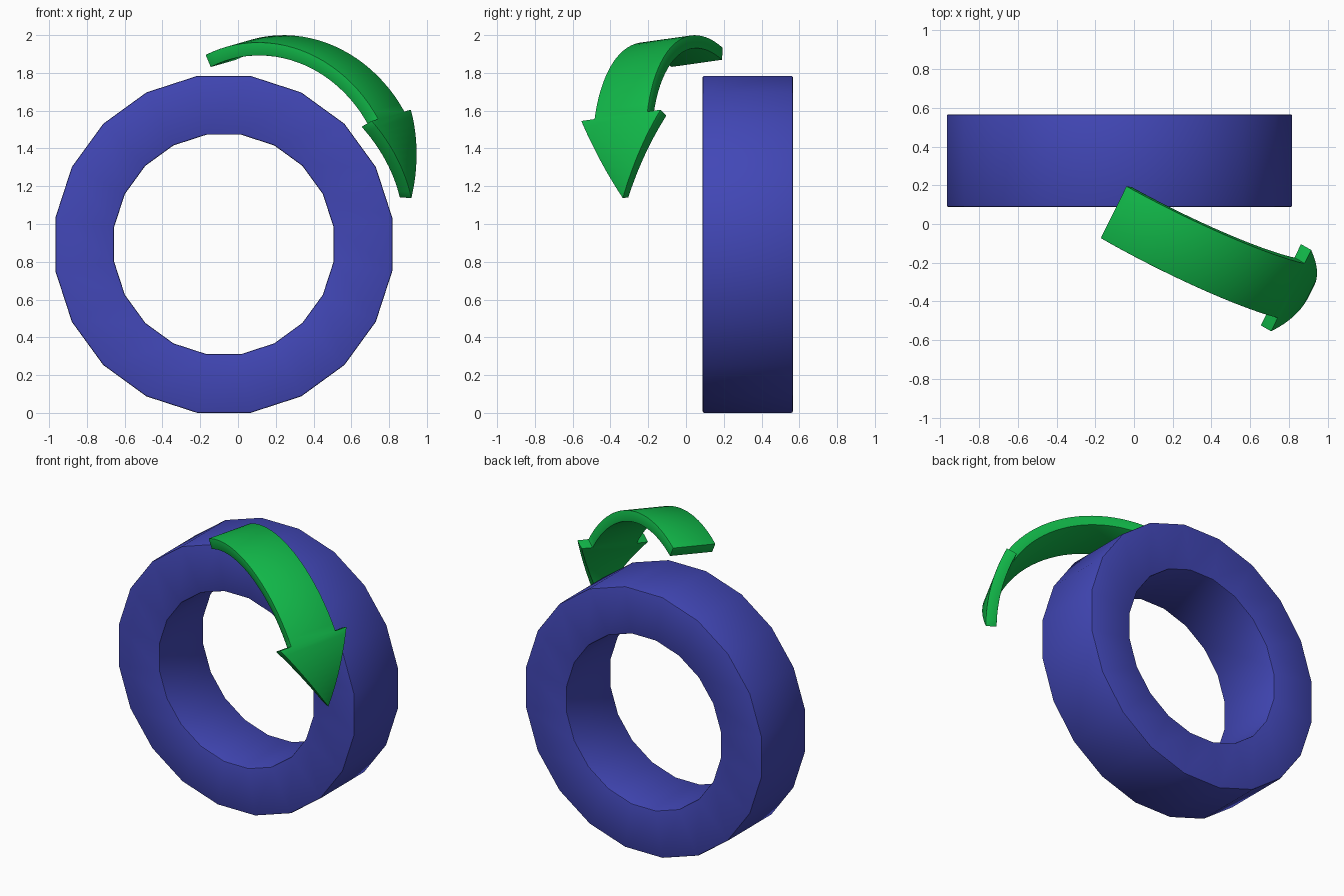
import bpy, bmesh, math
from mathutils import Vector

if "Cube" in bpy.data.objects:
    bpy.data.objects.remove(bpy.data.objects["Cube"])


def material(name, rgb):
    m = bpy.data.materials.new(name)
    m.diffuse_color = (*rgb, 1)
    m.use_nodes = True
    m.node_tree.nodes["Principled BSDF"].inputs["Base Color"].default_value = m.diffuse_color
    return m


def finish(name, bm, mat, bevel, thickness=0):
    me = bpy.data.meshes.new(name)
    bm.to_mesh(me)
    bm.free()
    ob = bpy.data.objects.new(name, me)
    bpy.context.collection.objects.link(ob)
    me.materials.append(mat)
    if thickness:
        s = ob.modifiers.new("thickness", 'SOLIDIFY')
        s.thickness = thickness
        s.offset = -1
        s.use_even_offset = True
    b = ob.modifiers.new("soft_edges", 'BEVEL')
    b.width = bevel
    b.segments = 2
    b.limit_method = 'ANGLE'
    b.angle_limit = math.radians(40)
    bpy.ops.object.select_all(action='DESELECT')
    bpy.context.view_layer.objects.active = ob
    ob.select_set(True)
    for mod in list(ob.modifiers):
        bpy.ops.object.modifier_apply(modifier=mod.name)
    bpy.ops.object.shade_smooth_by_angle(angle=math.radians(35))
    return ob


blue = material("indigo blue", (0.054, 0.063, 0.47))
green = material("bright green", (0.0056, 0.47, 0.065))

# Ring: rectangular section swept round a 20-sided circle
SIDES = 20
CX, CZ = -0.075, 0.892
SECTION = [(0.903, 0.088), (0.903, 0.566), (0.588, 0.566), (0.588, 0.088)]
bm = bmesh.new()
loops = []
for i in range(SIDES):
    a = 2 * math.pi * (i + 0.5) / SIDES
    loops.append([bm.verts.new((CX + r * math.sin(a), y, CZ + r * math.cos(a)))
                  for r, y in SECTION])
for i in range(SIDES):
    p, q = loops[i], loops[(i + 1) % SIDES]
    for k in range(4):
        n = (k + 1) % 4
        bm.faces.new((p[k], p[n], q[n], q[k]))
bmesh.ops.recalc_face_normals(bm, faces=bm.faces[:])
finish("ring", bm, blue, 0.008)

# Curved arrow: flat outline wrapped on a tilted cylinder, then thickened
W = Vector((0.44, 0.89, 0.126)).normalized()      # across the arrow
E1 = Vector((W.y, -W.x, 0)).normalized()          # along, horizontal
E2 = E1.cross(W)                                  # along, upward
CENTRE = E1 * 0.195 + E2 * 1.185 + W * 0.249
R = 0.78
bm = bmesh.new()


def pt(deg, w):
    a = math.radians(deg)
    return bm.verts.new(CENTRE + R * (math.sin(a) * E1 + math.cos(a) * E2) + w * W)


def join(p, q):
    bm.faces.new((p[0], q[0], q[1], p[1]))


# shaft
N, A0, A1, A2 = 24, -24, 61.5, 95.3
rows = []
for i in range(N + 1):
    t = i / N
    h = 0.151 + 0.007 * t
    d = A0 + (A1 - A0) * t
    rows.append((pt(d, -h), pt(d, h)))
for p, q in zip(rows, rows[1:]):
    join(p, q)

# head with barbs, narrowing to the tip
M, HEAD = 12, 0.237
barb = (pt(A1, -HEAD), pt(A1, HEAD))
prev = None
for i in range(1, M):
    t = i / M
    d, h = A1 + (A2 - A1) * t, HEAD * (1 - t)
    row = (pt(d, -h), pt(d, h))
    if prev is None:
        s = rows[-1]
        bm.faces.new((barb[0], row[0], row[1], barb[1], s[1], s[0]))
    else:
        join(prev, row)
    prev = row
bm.faces.new((prev[0], pt(A2, 0), prev[1]))
finish("curved_arrow", bm, green, 0.008, thickness=0.07)
